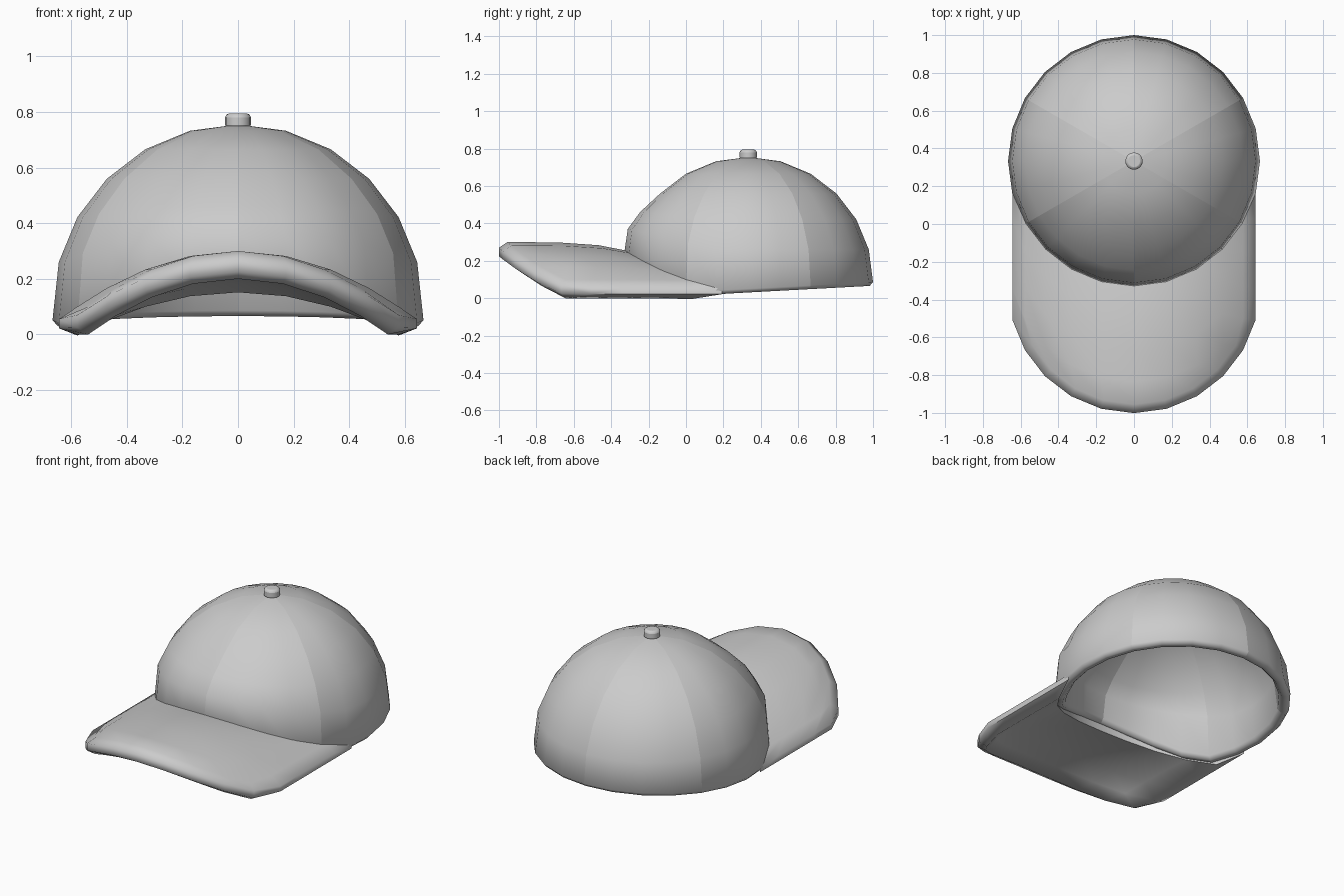
import bpy, bmesh, math

if "Cube" in bpy.data.objects:
    bpy.data.objects.remove(bpy.data.objects["Cube"])

R, CY, CZ = 0.667, 0.333, 0.088      # crown radius and sphere centre
SIDES = 24


def make(name, rows, wrap_rows, cap_ends=False, angle=50):
    """Skin a list of closed point loops."""
    n = len(rows[0])
    verts = [p for row in rows for p in row]
    faces = []
    for i in range(len(rows) - 1):
        for j in range(n):
            k = (j + 1) % n
            faces.append((i*n + j, i*n + k, (i+1)*n + k, (i+1)*n + j))
    if cap_ends:
        faces.append(tuple(range(n)))
        faces.append(tuple((len(rows)-1)*n + j for j in range(n)))
    mesh = bpy.data.meshes.new(name)
    mesh.from_pydata(verts, [], faces)
    bm = bmesh.new()
    bm.from_mesh(mesh)
    bmesh.ops.remove_doubles(bm, verts=bm.verts, dist=0.0005)
    bmesh.ops.recalc_face_normals(bm, faces=bm.faces)
    bm.to_mesh(mesh)
    bm.free()
    obj = bpy.data.objects.new(name, mesh)
    bpy.context.collection.objects.link(obj)
    smooth(obj, angle)
    return obj


def smooth(obj, angle):
    bpy.ops.object.select_all(action='DESELECT')
    obj.select_set(True)
    bpy.context.view_layer.objects.active = obj
    bpy.ops.object.shade_smooth_by_angle(angle=math.radians(angle))


def rim_z(a):
    """Height of the crown's lower edge; it arches up under the brim."""
    y = CY - R * math.cos(a)
    z = 0.035 + 0.035 * (y - CY) / R
    if math.cos(a) > 0:
        z = max(z, 0.20 - 0.6 * (R * math.sin(a))**2)
    return z + 0.008


def ring(r, polar, dz=None):
    """One crown ring; the front of the lower rings is lifted."""
    pts = []
    lift = {60: 0.04, 75: 0.11}.get(polar, 0)
    for j in range(SIDES):
        a = 2 * math.pi * j / SIDES
        p = math.radians(polar)
        z = CZ + r * math.cos(p) + lift * max(0, (math.cos(a) - 0.3) / 0.7)
        if dz is not None:
            z = rim_z(a) + dz
        rr = r * math.sin(p)
        pts.append((rr * math.sin(a), CY - rr * math.cos(a), z))
    return pts


# Crown: outer dome, rounded rim, inner dome
RI = R - 0.065
rows = [ring(R, p) for p in range(0, 90, 15)]
rows += [ring(R, 90, 0.008), ring(R - 0.018, 90, -0.012),
         ring(RI + 0.018, 90, -0.012), ring(RI, 90, 0.008)]
rows += [ring(RI, p) for p in range(75, -1, -15)]
crown = make("crown", rows, True, angle=60)

# Six panel seams as sharp edges
mesh = crown.data
for e in mesh.edges:
    c = [mesh.vertices[v].co for v in e.vertices]
    m = max(c, key=lambda v: math.hypot(v.x, v.y - CY))
    o = min(c, key=lambda v: math.hypot(v.x, v.y - CY))
    same = abs(m.x * (o.y - CY) - o.x * (m.y - CY)) < 1e-4
    deg = math.degrees(math.atan2(m.x, CY - m.y)) % 60
    if same and min(deg, 60 - deg) < 1:
        e.use_edge_sharp = True

# Brim: crown's front arc swept forward, arched across, with a rounded edge
sections = []
for i in range(-5, 6):
    a = math.radians(15 * i)
    x, y_back = R * math.sin(a), CY - R * math.cos(a)
    y_front = y_back - R
    end = abs(i) == 5

    def point(f, depth, inset=False):
        y = y_front + f * R
        px = x
        if inset and not end:
            px = (R - 0.045) * math.sin(a)
            y = -CY - (R - 0.045) * math.cos(a)
        drop = 0.04 * max(0, 1 - (x / 0.6)**2) * max(f, 0)**4
        z = 0.30 - 0.6 * x * x - drop - depth
        if end:
            z = 0.055 if depth < 0.05 else 0.022
        return (px, y, z)

    fr = (1.05, 0.8, 0.5, 0.25)
    loop = [point(f, 0) for f in fr] + [point(0, 0, True)]
    loop += [point(0, 0.03), point(0, 0.075), point(0, 0.1, True)]
    loop += [point(f, 0.1) for f in reversed(fr)]
    sections.append(loop)
make("brim", sections, False, cap_ends=True, angle=65)

# Top button
bpy.ops.mesh.primitive_cylinder_add(vertices=16, radius=0.046, depth=0.055,
                                    location=(0, CY, 0.767))
button = bpy.context.object
button.name = "top_button"
bev = button.modifiers.new("round", 'BEVEL')
bev.width = 0.014
bev.segments = 2
smooth(button, 60)
